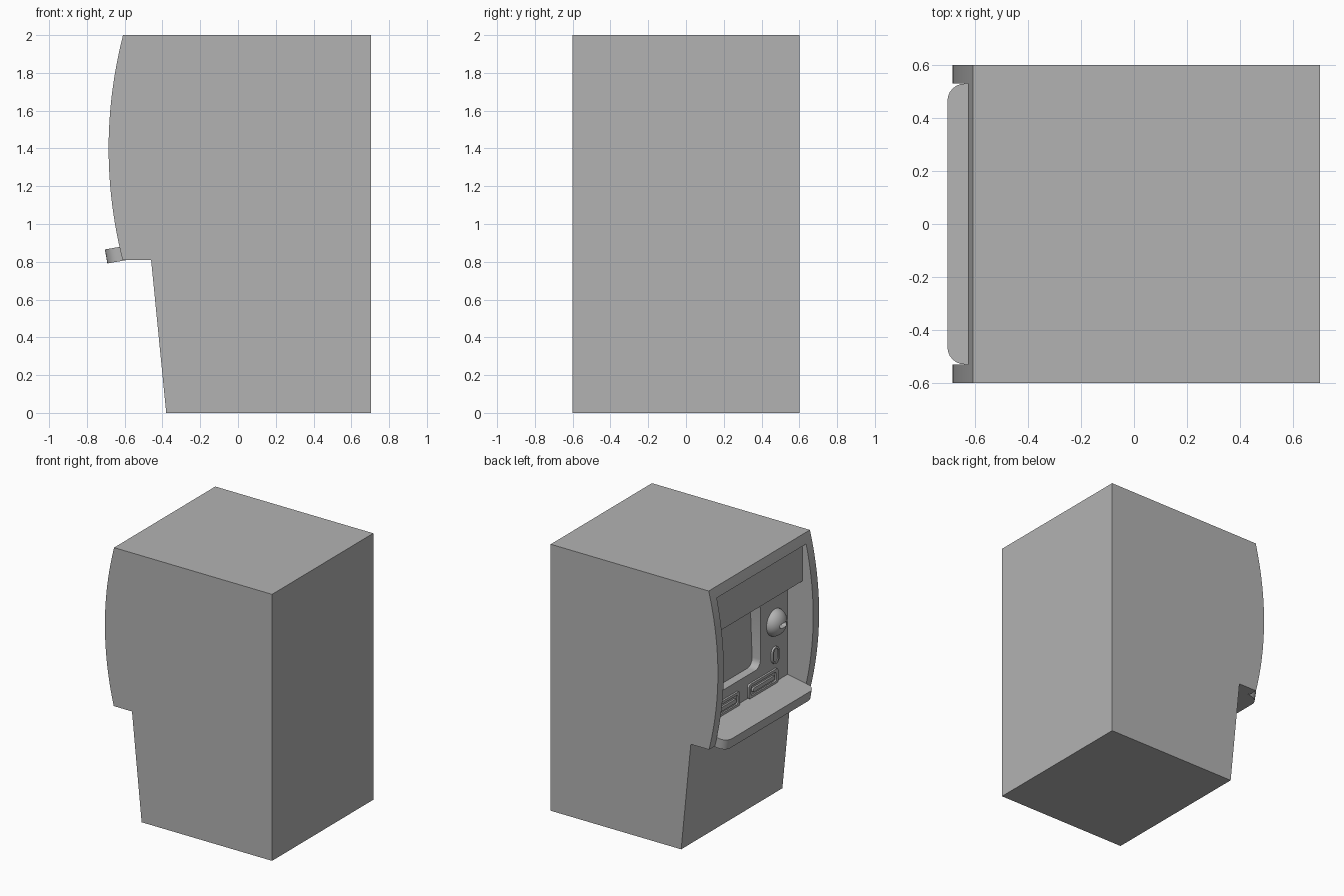
import bpy, bmesh, math
from mathutils import Matrix, Vector

old = bpy.data.objects.get("Cube")
if old:
    bpy.data.objects.remove(old, do_unlink=True)

GREY = (0.45, 0.45, 0.45, 1)
grey = bpy.data.materials.new("plain_grey")
grey.use_nodes = True
grey.diffuse_color = GREY
grey.node_tree.nodes["Principled BSDF"].inputs["Base Color"].default_value = GREY

PANEL = -0.472   # plane of the control panel
INNER = 0.53     # inner side of the cheeks


def finish(name, bm):
    bmesh.ops.recalc_face_normals(bm, faces=bm.faces)
    mesh = bpy.data.meshes.new(name)
    bm.to_mesh(mesh)
    bm.free()
    mesh.materials.append(grey)
    ob = bpy.data.objects.new(name, mesh)
    bpy.context.collection.objects.link(ob)
    return ob


def prism(name, pts, axis, a, b, tweak=None):
    """Extrude a 2D outline from a to b along the given axis."""
    place = {"x": lambda u, v, w: (w, u, v),
             "y": lambda u, v, w: (u, w, v),
             "z": lambda u, v, w: (u, v, w)}[axis]
    bm = bmesh.new()
    face = bm.faces.new([bm.verts.new(place(u, v, a)) for u, v in pts])
    new = bmesh.ops.extrude_face_region(bm, geom=[face])["geom"]
    move = Vector(place(0, 0, b - a))
    bmesh.ops.translate(bm, vec=move, verts=[g for g in new if isinstance(g, bmesh.types.BMVert)])
    if tweak:
        tweak(bm)
    return finish(name, bm)


def rounded(u0, u1, v0, v1, r, n=6):
    """Rounded rectangle outline."""
    pts = []
    centres = [(u1 - r, v1 - r), (u0 + r, v1 - r), (u0 + r, v0 + r), (u1 - r, v0 + r)]
    for q, (cu, cv) in enumerate(centres):
        for i in range(n + 1):
            t = math.pi / 2 * (q + i / n)
            pts.append((cu + r * math.cos(t), cv + r * math.sin(t)))
    return pts


def activate(ob):
    bpy.ops.object.select_all(action="DESELECT")
    ob.select_set(True)
    bpy.context.view_layer.objects.active = ob


def cut(ob, cutter):
    mod = ob.modifiers.new("cut", "BOOLEAN")
    mod.operation, mod.solver, mod.object = "DIFFERENCE", "EXACT", cutter
    activate(ob)
    bpy.ops.object.modifier_apply(modifier=mod.name)
    bpy.data.objects.remove(cutter, do_unlink=True)


def smooth(ob):
    activate(ob)
    bpy.ops.object.shade_smooth_by_angle(angle=math.radians(30))


# Cabinet: side profile with a bowed upper front
bow = []
for i in range(25):
    z = 0.81 + 1.19 * i / 24
    bow.append((-0.685 + 0.075 * ((z - 1.4) / 0.595) ** 2, z))
cabinet = prism("cabinet", [(0.703, 0), (-0.38, 0), (-0.46, 0.81)] + bow + [(0.703, 2)],
                "y", -0.6, 0.6)

# Recess between the cheeks, leaving the header panel at the top
cut(cabinet, prism("recess_cutter",
                   [(-0.8, 1.926), (-0.627, 1.926), (-0.596, 1.91), (-0.596, 1.64),
                    (PANEL, 1.64), (PANEL, 0.89), (-0.8, 0.832)], "y", -INNER, INNER))


# Screen opening with a slightly leaning back
def lean(bm):
    for v in bm.verts:
        if v.co.x > PANEL:
            v.co.x += 0.04 * (v.co.z - 1.08)


cut(cabinet, prism("screen_cutter", rounded(-0.208, 0.45, 1.08, 1.58, 0.06),
                   "x", -0.55, -0.406, lean))
smooth(cabinet)


# Tilted shelf with rounded outer corners
def tilt(bm):
    bmesh.ops.rotate(bm, verts=bm.verts, cent=(0, 0, 0),
                     matrix=Matrix.Rotation(-math.radians(10), 3, "Y"))
    bmesh.ops.translate(bm, verts=bm.verts, vec=(-0.62, 0, 0.88))


r = 0.065
outline = [p for p in rounded(-0.086, 0.2, -INNER, INNER, r) if p[0] < 0.03]
outline += [(0.155, -INNER), (0.155, INNER)]
smooth(prism("shelf", outline, "z", -0.075, 0, tilt))

# Dispenser slots: stepped frames with a narrow opening
for name, y0, y1 in (("receipt_slot", -0.4, -0.053), ("cash_slot", 0.055, 0.42)):
    slot = prism(name, rounded(y0, y1, 0.9, 1.01, 0.02), "x", PANEL - 0.015, PANEL + 0.01)
    cut(slot, prism("step_cutter", rounded(y0 + 0.025, y1 - 0.025, 0.92, 0.99, 0.015),
                    "x", PANEL - 0.1, PANEL - 0.004))
    smooth(slot)
    lip = prism(name + "_lip", rounded(y0 + 0.045, y1 - 0.045, 0.94, 0.97, 0.01),
                "x", PANEL - 0.018, PANEL)
    smooth(lip)

# Pill-shaped reader pad
pad = prism("reader_pad", rounded(-0.415, -0.335, 1.05, 1.175, 0.038), "x",
            PANEL - 0.015, PANEL + 0.01)
cut(pad, prism("pad_cutter", rounded(-0.402, -0.348, 1.063, 1.162, 0.026), "x",
               PANEL - 0.1, PANEL - 0.008))
smooth(pad)

# Domed card reader with a slot in its nose
bm = bmesh.new()
bmesh.ops.create_uvsphere(bm, u_segments=32, v_segments=16, radius=0.1)
low = [v for v in bm.verts if v.co.z < -0.01]
bmesh.ops.delete(bm, geom=low, context="VERTS")
bmesh.ops.holes_fill(bm, edges=bm.edges)
for v in bm.verts:
    v.co = Vector((PANEL + 0.003 - 0.8 * v.co.z, v.co.x - 0.38, v.co.y + 1.355))
dome = finish("card_reader", bm)
cut(dome, prism("nose_cutter", rounded(-0.42, -0.34, 1.335, 1.37, 0.016), "x", -0.7, PANEL - 0.035))
smooth(dome)
